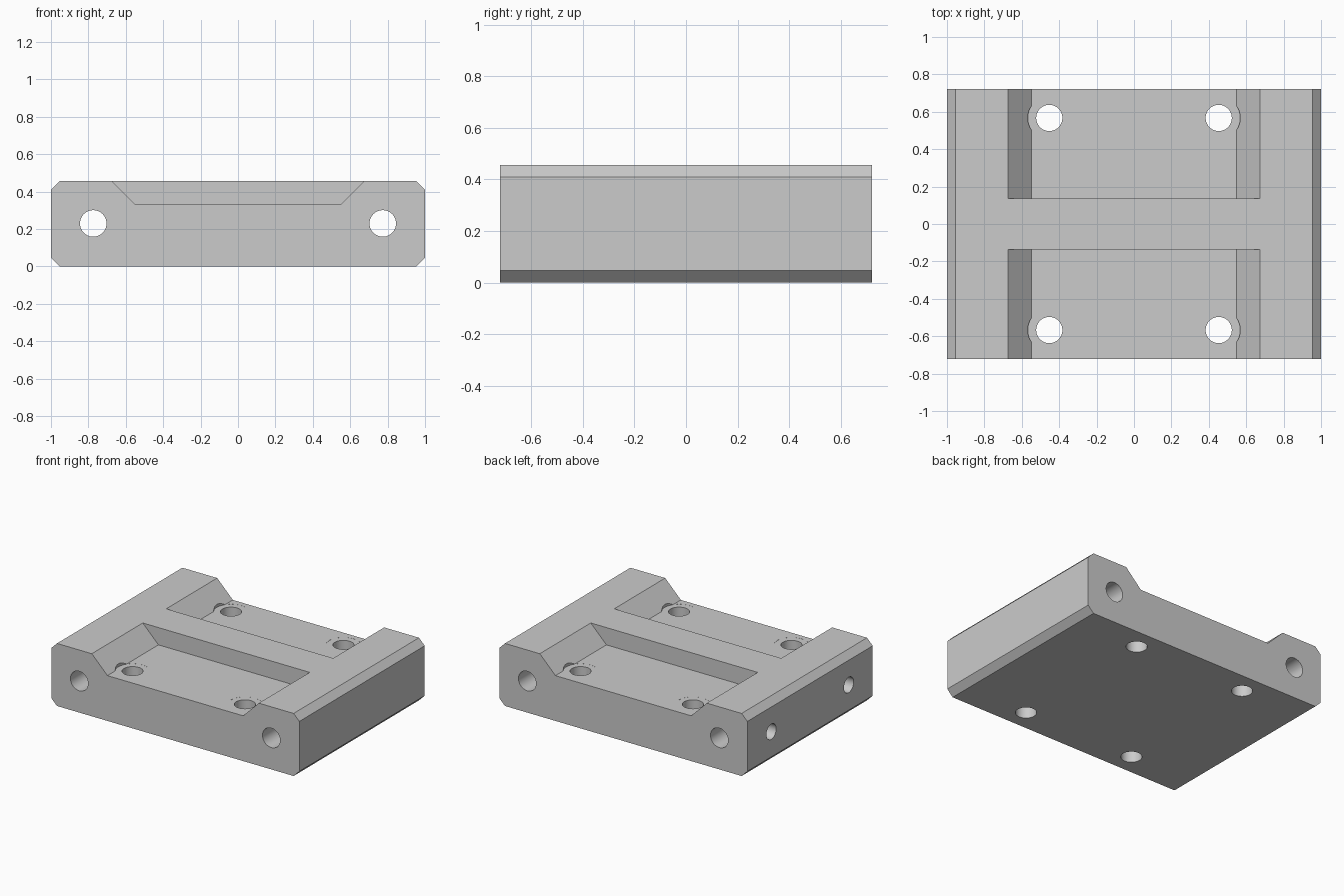
import bpy
import bmesh
import math
from mathutils import Matrix

cube = bpy.data.objects.get("Cube")
if cube:
    bpy.data.objects.remove(cube, do_unlink=True)

HALF_Y, TOP, CHAMFER = 0.722, 0.456, 0.046
FLOOR, RIB, MID = 0.33, 0.135, 0.23

grey = bpy.data.materials.new("machined_grey")
grey.use_nodes = True
colour = (0.6, 0.6, 0.6, 1)
grey.diffuse_color = colour
grey.node_tree.nodes["Principled BSDF"].inputs["Base Color"].default_value = colour


def finish(name, bm):
    bmesh.ops.recalc_face_normals(bm, faces=bm.faces[:])
    mesh = bpy.data.meshes.new(name)
    bm.to_mesh(mesh)
    bm.free()
    mesh.materials.append(grey)
    obj = bpy.data.objects.new(name, mesh)
    bpy.context.collection.objects.link(obj)
    return obj


def prism(name, profile, y0, y1):
    """Extrude an x-z profile along y."""
    bm = bmesh.new()
    face = bm.faces.new([bm.verts.new((x, y0, z)) for x, z in profile])
    new = bmesh.ops.extrude_face_region(bm, geom=[face])["geom"]
    verts = [v for v in new if isinstance(v, bmesh.types.BMVert)]
    bmesh.ops.translate(bm, verts=verts, vec=(0, y1 - y0, 0))
    return finish(name, bm)


def drill(name, centre, radius, length, axis):
    """Cylinder along one axis."""
    turn = {"X": Matrix.Rotation(math.pi / 2, 4, "Y"),
            "Y": Matrix.Rotation(math.pi / 2, 4, "X"),
            "Z": Matrix.Identity(4)}[axis]
    bm = bmesh.new()
    bmesh.ops.create_cone(bm, cap_ends=True, segments=48, radius1=radius,
                          radius2=radius, depth=length,
                          matrix=Matrix.Translation(centre) @ turn)
    return finish(name, bm)


# Block with chamfered long edges
outline = [(1 - CHAMFER, 0), (1, CHAMFER), (1, TOP - CHAMFER), (1 - CHAMFER, TOP)]
outline += [(-x, z) for x, z in reversed(outline)]
block = prism("mounting_block", outline, -HALF_Y, HALF_Y)

# Pockets with sloping ends, either side of the central rib
cutters = []
slope = [(0.547, FLOOR), (0.547 + 0.3, FLOOR + 0.3)]
slope += [(-x, z) for x, z in reversed(slope)]
for side in (-1, 1):
    cutters.append(prism("pocket_cutter", slope, side * RIB, side * (HALF_Y + 0.2)))

# Bolt holes with spot faces, long bores and side ports
for sx in (-1, 1):
    cutters.append(drill("bore_cutter", (sx * 0.774, 0, MID), 0.071, 2, "Y"))
    for sy in (-1, 1):
        x, y = sx * 0.453, sy * 0.567
        cutters.append(drill("spot_face_cutter", (x, y, FLOOR + 0.2), 0.115, 0.401, "Z"))
        cutters.append(drill("bolt_hole_cutter", (x, y, 0.2), 0.07, 1, "Z"))
for sy in (-1, 1):
    cutters.append(drill("port_cutter", (-0.974, sy * 0.446, MID), 0.056, 0.4, "X"))

for cutter in cutters:
    cutter.hide_render = True
    mod = block.modifiers.new("cut", "BOOLEAN")
    mod.operation = "DIFFERENCE"
    mod.solver = "EXACT"
    mod.object = cutter

# Bake the cuts, then drop the cutters
bpy.context.view_layer.update()
graph = bpy.context.evaluated_depsgraph_get()
result = bpy.data.meshes.new_from_object(block.evaluated_get(graph))
block.modifiers.clear()
block.data = result
for cutter in cutters:
    bpy.data.objects.remove(cutter, do_unlink=True)

bpy.ops.object.select_all(action="DESELECT")
block.select_set(True)
bpy.context.view_layer.objects.active = block
bpy.ops.object.shade_smooth_by_angle(angle=math.radians(30))
